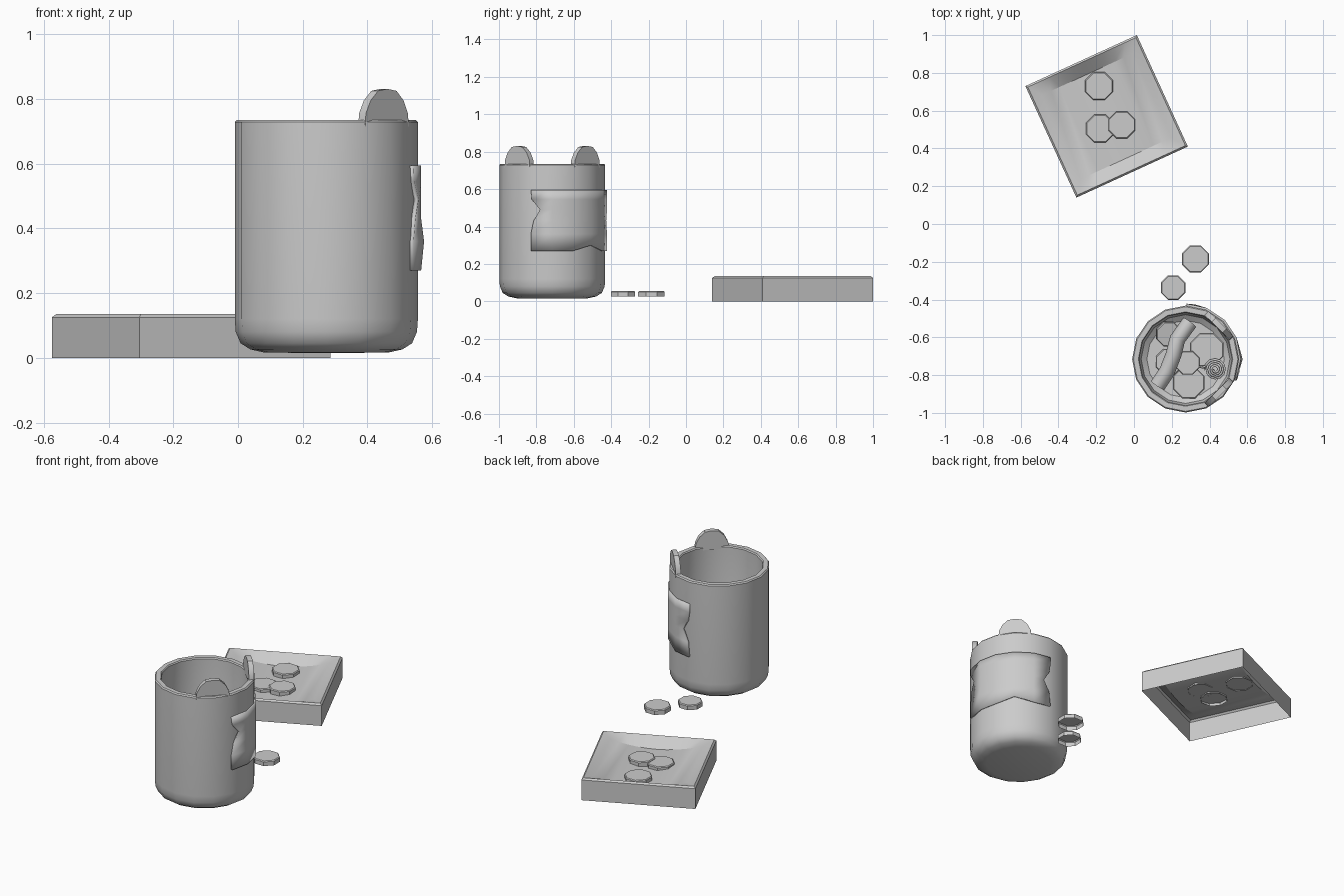
import bpy, bmesh
from math import sin, cos, pi, radians, atan2
from mathutils import Vector, Matrix

if "Cube" in bpy.data.objects:
    bpy.data.objects.remove(bpy.data.objects["Cube"])

CX, CY, R = 0.273, -0.715, 0.283      # cup axis and radius


def finish(name, bm, smooth=35, normals=True):
    if normals:
        bmesh.ops.recalc_face_normals(bm, faces=bm.faces)
    me = bpy.data.meshes.new(name)
    bm.to_mesh(me)
    bm.free()
    ob = bpy.data.objects.new(name, me)
    bpy.context.collection.objects.link(ob)
    bpy.ops.object.select_all(action='DESELECT')
    ob.select_set(True)
    bpy.context.view_layer.objects.active = ob
    if smooth:
        bpy.ops.object.shade_smooth_by_angle(angle=radians(smooth))
    return ob


def lathe(name, profile, sides, loc, smooth=35, turn=0.0):
    """Revolve an (r, z) profile; a radius of 0 makes a pole."""
    bm = bmesh.new()
    rings = []
    for r, z in profile:
        n = sides if r > 0 else 1
        rings.append([bm.verts.new((r * cos(turn + 2 * pi * i / sides),
                                    r * sin(turn + 2 * pi * i / sides), z)) for i in range(n)])
    for a, b in zip(rings, rings[1:]):
        for i in range(sides):
            j = (i + 1) % sides
            quad = [a[i % len(a)], a[j % len(a)], b[j % len(b)], b[i % len(b)]]
            bm.faces.new(list(dict.fromkeys(quad)))
    bmesh.ops.translate(bm, verts=bm.verts, vec=loc)
    return finish(name, bm, smooth)


def coin(name, x, y, r, z, turn=pi / 8, tilt=0.0):
    """Eight-sided disc with an open underside."""
    ob = lathe(name, [(r, 0), (r, 0.025), (r - 0.005, 0.03), (0, 0.03)], 8, (0, 0, 0), 25, turn)
    ob.location = (x, y, z)
    ob.rotation_euler = (tilt, tilt, 0)
    for p in ob.data.polygons:          # outward faces
        if p.normal.z < -0.5:
            p.flip()


def tube(name, pts, radius, res=2):
    cu = bpy.data.curves.new(name, 'CURVE')
    cu.dimensions = '3D'
    cu.bevel_depth, cu.bevel_resolution, cu.use_fill_caps = radius, res, True
    sp = cu.splines.new('POLY')
    sp.points.add(len(pts) - 1)
    for p, q in zip(sp.points, pts):
        p.co = (*q, 1)
        
    sp.use_smooth = True
    ob = bpy.data.objects.new(name, cu)
    bpy.context.collection.objects.link(ob)


# Cup shell with rounded base
lathe("cup", [(0, .015), (.19, .016), (.235, .026), (.265, .045), (.28, .08), (R, .12),
              (R, .728), (R - .006, .735), (.25, .735), (.245, .728), (.245, .11),
              (.235, .075), (.205, .052), (0, .045)], 16, (CX, CY, 0))

# Two rounded ears on the rim
half = [(.095, -.02), (.092, .02), (.072, .06), (.04, .09)]
outline = half + [(0, .096)] + [(-w, h) for w, h in reversed(half)]
for side, name in ((1, "ear_left"), (-1, "ear_right")):
    bm = bmesh.new()
    f = bm.faces.new([bm.verts.new((.237 - .25 * w * w, w, .735 + h)) for w, h in outline])
    ext = bmesh.ops.extrude_face_region(bm, geom=[f])
    bmesh.ops.translate(bm, vec=(.03, 0, 0),
                        verts=[v for v in ext['geom'] if isinstance(v, bmesh.types.BMVert)])
    bm.transform(Matrix.Translation((CX, CY, 0)) @ Matrix.Rotation(side * pi / 4, 4, 'Z'))
    finish(name, bm, 30)

# Torn label wrapped round the cup
cols, rows = [-23, 0, 22.5, 45, 67.5, 89], [.27, .36, .43, .49, .545, .595]
bm = bmesh.new()
grid = []
for j, z in enumerate(rows):
    line = []
    for i, a in enumerate(cols):
        if i == 0:
            a += (0, 0, 3, 10, 1, 0)[j]
        if i == 5:
            a -= (0, 2, 9, 2, 0, 0)[j]
        zz = z + (.03 if (i, j) == (3, 0) else 0)
        r = .293 + (.009 if (i, j) == (1, 1) else 0)
        line.append(bm.verts.new((CX + r * cos(radians(a)), CY + r * sin(radians(a)), zz)))
    grid.append(line)
for j in range(5):
    for i in range(5):
        bm.faces.new((grid[j][i], grid[j][i + 1], grid[j + 1][i + 1], grid[j + 1][i]))
label = finish("label", bm, 35, False)
mod = label.modifiers.new("thickness", 'SOLIDIFY')
mod.thickness, mod.offset = .014, -1

# Tray: open-bottomed square box with a dished floor
bm = bmesh.new()
H, N = .3245, 10


def square(h, z):
    return [bm.verts.new((x * h, y * h, z)) for x, y in ((-1, -1), (1, -1), (1, 1), (-1, 1))]


rings = [square(H, 0), square(H, .125), square(H - .01, .135)]
for a, b in zip(rings, rings[1:]):
    for i in range(4):
        j = (i + 1) % 4
        bm.faces.new((a[i], a[j], b[j], b[i]))
U, V = .265, .245
us = [-U + 2 * U * i / N for i in range(N + 1)]
floor = [[bm.verts.new((u, s * V, .08 + .042 * (u / U) ** 2)) for u in us] for s in (-1, 1)]
rim = rings[2]
hr = H - .01
edge = []
for s, (c0, c1) in ((-1, (rim[0], rim[1])), (1, (rim[3], rim[2]))):
    edge.append([c0] + [bm.verts.new((u / U * hr, s * hr, .135)) for u in us[1:-1]] + [c1])
for i in range(N):
    bm.faces.new((floor[0][i], floor[0][i + 1], floor[1][i + 1], floor[1][i]))
    bm.faces.new((edge[0][i], edge[0][i + 1], floor[0][i + 1], floor[0][i]))
    bm.faces.new((floor[1][i], floor[1][i + 1], edge[1][i + 1], edge[1][i]))
bm.faces.new((edge[0][0], floor[0][0], floor[1][0], edge[1][0]))
bm.faces.new((floor[0][N], edge[0][N], edge[1][N], floor[1][N]))
bm.transform(Matrix.Translation((-.145, .57, 0)) @ Matrix.Rotation(radians(24.6), 4, 'Z'))
finish("tray", bm, 15, False)

# Coins: on the tray, on the ground, in the cup
spots = [(-.185, .73, .08, .077), (-.18, .505, .08, .073), (-.065, .525, .077, .08),
         (.325, -.185, .077, .025), (.207, -.337, .07, .025),
         (.18, -.58, .07, .08), (.385, -.665, .095, .07), (.185, -.73, .075, .055),
         (.285, -.735, .068, .1), (.29, -.84, .09, .065)]
for k, (x, y, r, z) in enumerate(spots):
    coin("coin_%d" % (k + 1), x, y, r, z, tilt=.15 if k == 5 else 0)

# Bent stick and coiled string inside the cup
tube("stick", [(.125, -.855, .15), (.175, -.78, .16), (.21, -.69, .17),
               (.23, -.61, .17), (.295, -.52, .16)], .042)
coil = [(.35, -.755, .11), (.38, -.765, .11)]
for i in range(49):
    t = 2 * pi * i / 12
    r = .055 - .0009 * i
    coil.append((.43 - r * cos(t), -.77 + r * sin(t), .11 + .0012 * i))
tube("string_coil", coil, .007, 1)
